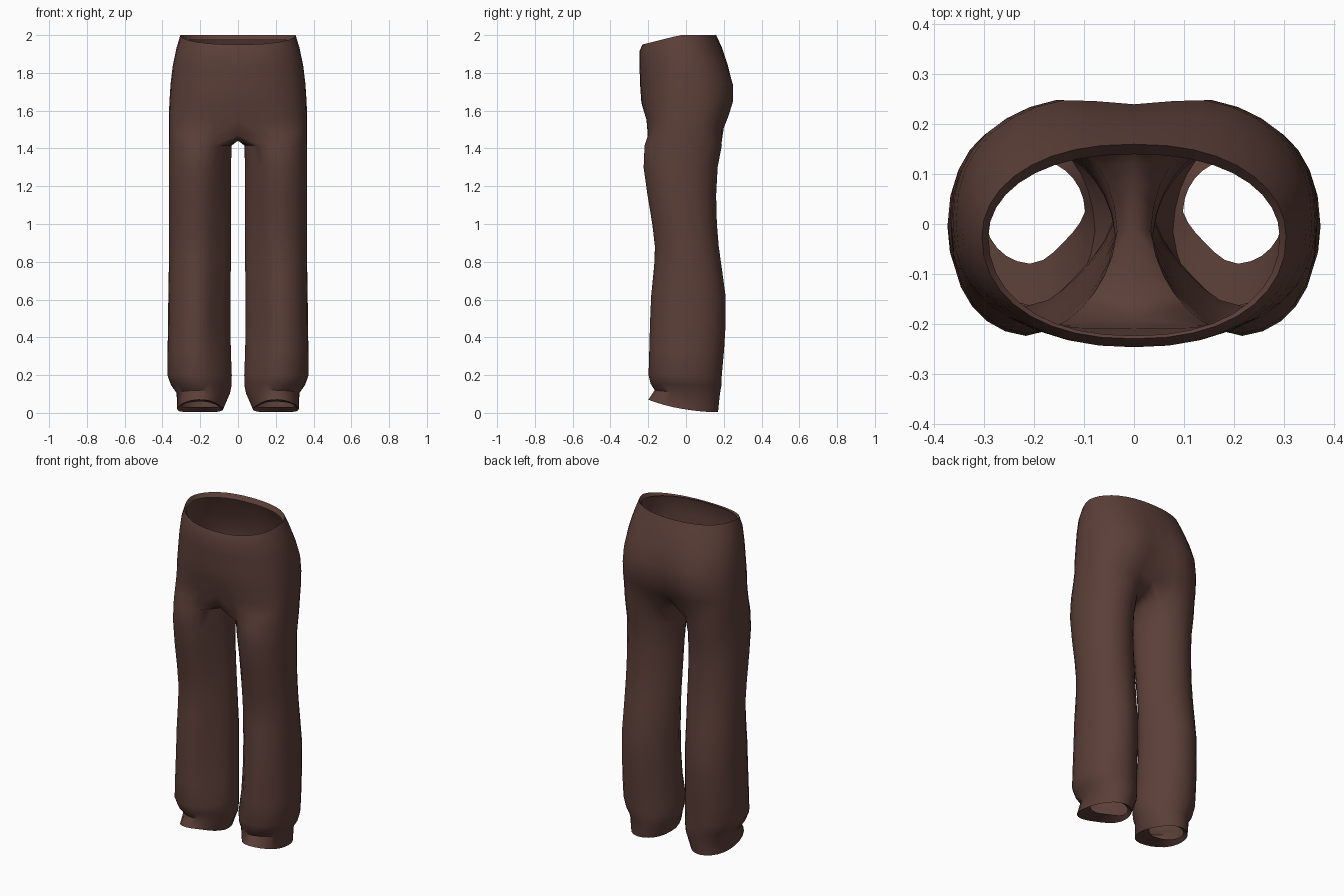
import bpy, bmesh, math

M, K = 18, 7          # segments on the outer half ring, points along the crotch seam

def spow(v, p):
    return math.copysign(abs(v) ** p, v)

# torso rings: side z, front z, half width, centre y, front y, back y,
# side roundness, front roundness, back roundness, front pinch, back pinch
TORSO = [
    (1.975, 1.945, 0.292, -0.025, -0.224, 0.140, 0.88, 0.93, 0.98, 0, 0),   # turned-in waist hem
    (2.000, 1.950, 0.305, -0.025, -0.230, 0.160, 0.88, 0.93, 0.98, 0, 0),
    (1.930, 1.915, 0.326, -0.015, -0.247, 0.192, 0.88, 0.93, 0.94, 0, 0),
    (1.840, 1.830, 0.345, -0.005, -0.246, 0.230, 0.88, 0.93, 0.88, 0, 0.008),
    (1.740, 1.735, 0.357, 0.000, -0.243, 0.264, 0.86, 0.93, 0.82, 0, 0.024),
    (1.650, 1.640, 0.363, 0.000, -0.236, 0.264, 0.80, 0.90, 0.82, 0, 0.032),
    (1.570, 1.550, 0.366, 0.000, -0.212, 0.236, 0.70, 0.82, 0.80, 0.003, 0.034),
    (1.510, 1.470, 0.366, -0.005, -0.210, 0.210, 0.62, 0.75, 0.76, 0.022, 0.044),
]
# leg rings: front z, back z, inner x, outer x, front y, back y, inner front recess, inner back recess
LEG = [
    (1.415, 1.415, 0.034, 0.366, -0.220, 0.190, 0.08, 0.02),
    (1.300, 1.300, 0.037, 0.366, -0.225, 0.168, 0.14, 0.05),
    (1.150, 1.150, 0.038, 0.366, -0.204, 0.160, 0.18, 0.06),
    (1.000, 1.000, 0.036, 0.365, -0.179, 0.164, 0.19, 0.07),
    (0.880, 0.880, 0.036, 0.365, -0.165, 0.174, 0.19, 0.08),
    (0.780, 0.780, 0.038, 0.366, -0.169, 0.188, 0.20, 0.08),
    (0.620, 0.620, 0.040, 0.369, -0.185, 0.210, 0.21, 0.08),
    (0.480, 0.480, 0.040, 0.370, -0.191, 0.211, 0.21, 0.08),
    (0.330, 0.330, 0.038, 0.373, -0.195, 0.202, 0.18, 0.06),
    (0.200, 0.200, 0.033, 0.374, -0.199, 0.190, 0.12, 0.05),
    (0.155, 0.145, 0.034, 0.355, -0.188, 0.188, 0.12, 0.05),
    (0.120, 0.100, 0.042, 0.325, -0.166, 0.180, 0.12, 0.05),      # pinch above the cuff
    (0.070, 0.004, 0.078, 0.322, -0.200, 0.170, 0.10, 0.03),      # cuff rim, raised at the front
    (0.060, 0.030, 0.098, 0.300, -0.080, 0.130, 0.20, 0.03),      # turned-in cuff hem
]

bm = bmesh.new()

def torso_ring(z, zf, w, cy, yf, yb, ps, pfr, pbk, pf, pb):
    ring = []
    for i in range(M + 1):
        t = math.pi * (i / M - 0.5)
        s = math.sin(t)
        x = 0.0 if i in (0, M) else w * spow(math.cos(t), ps)
        near = max(0.0, 1 - x / 0.18)
        near = near * near * (3 - 2 * near)
        if s < 0:
            y = cy + (cy - yf) * spow(s, pfr) + pf * near
        else:
            y = cy + (yb - cy) * spow(s, pbk) - pb * near
        ring.append(bm.verts.new((x, y, z + (zf - z) * max(0.0, -s))))
    return ring

def leg_ring(zf, zb, xi, xo, yf, yb, rec_f, rec_b):
    cx, hw, cy, hd = (xi + xo) / 2, (xo - xi) / 2, (yf + yb) / 2, (yb - yf) / 2
    ring = []
    for i in range(M + 1 + K):
        if i <= M:
            a = -128 + 256 * i / M
        else:
            a = 128 + 104 * (i - M) / (K + 1)
        a = math.radians(a)
        c, s = math.cos(a), math.sin(a)
        z = zb + (zf - zb) * ((1 - s) / 2) ** 2
        # flatten the inner quarters
        r = 1 - (rec_f if s < 0 else rec_b) * max(0.0, -c) * abs(s) * 2
        ring.append(bm.verts.new((cx + hw * r * spow(c, 0.94),
                                  cy + hd * r * spow(s, 0.94), z)))
    return ring

def bridge(a, b, closed):
    n = len(a)
    for i in range(n if closed else n - 1):
        j = (i + 1) % n
        bm.faces.new((a[i], b[i], b[j], a[j]))

# torso half
rings = [torso_ring(*r) for r in TORSO]
for a, b in zip(rings, rings[1:]):
    bridge(a, b, False)

# crotch seam running back to front, then the leg below it
last = rings[-1]
back, front = last[M].co, last[0].co
seam = []
for k in range(1, K + 1):
    f = k / (K + 1)
    p = back.lerp(front, f)
    seam.append(bm.verts.new((0, p.y, p.z - 0.048 * math.sin(math.pi * f) ** 0.6)))
legs = [last + seam] + [leg_ring(*r) for r in LEG]
for a, b in zip(legs, legs[1:]):
    bridge(a, b, True)

# keep the cloth facing outward
bmesh.ops.recalc_face_normals(bm, faces=bm.faces)
outer = max(bm.faces, key=lambda f: f.calc_center_median().x)
if outer.normal.x < 0:
    bmesh.ops.reverse_faces(bm, faces=bm.faces)

mesh = bpy.data.meshes.new("trousers")
bm.to_mesh(mesh)
bm.free()
trousers = bpy.data.objects.new("trousers", mesh)
bpy.context.collection.objects.link(trousers)

cloth = bpy.data.materials.new("brown cloth")
cloth.diffuse_color = (0.107, 0.050, 0.040, 1)
mesh.materials.append(cloth)

# second half by mirroring
mirror = trousers.modifiers.new("mirror", 'MIRROR')
mirror.use_axis[0] = True
mirror.merge_threshold = 0.0005

bpy.context.view_layer.objects.active = trousers
trousers.select_set(True)
bpy.ops.object.shade_smooth_by_angle(angle=math.radians(50))
